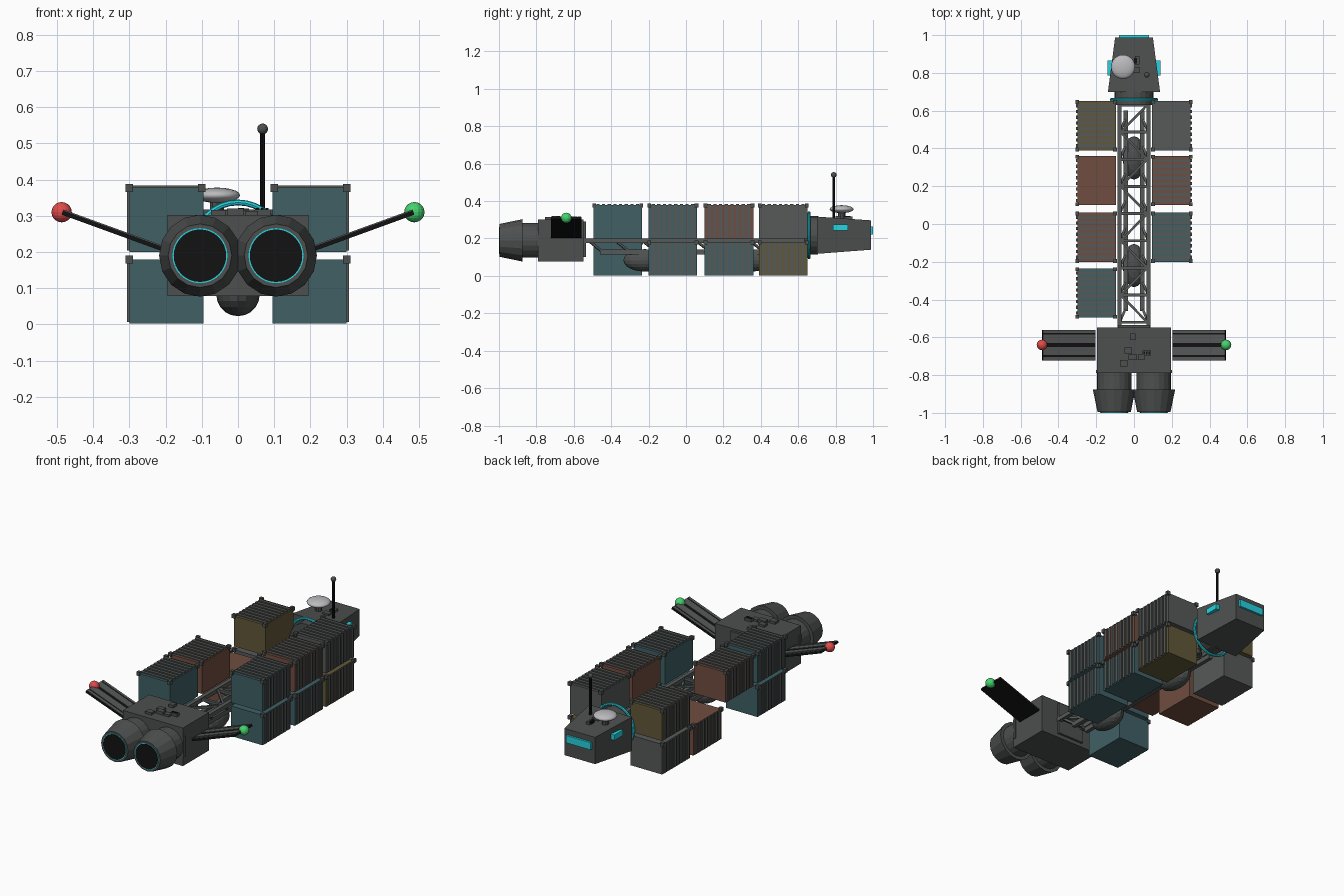
import bpy, bmesh, math
from mathutils import Vector, Matrix

if "Cube" in bpy.data.objects:
    bpy.data.objects.remove(bpy.data.objects["Cube"])

def mat(name, r, g, b):
    m = bpy.data.materials.new(name)
    m.diffuse_color = (r, g, b, 1)
    m.use_nodes = True
    m.node_tree.nodes["Principled BSDF"].inputs["Base Color"].default_value = m.diffuse_color
    return m

HULL = mat("hull grey", .075, .08, .08)
GREY = mat("frame grey", .095, .1, .1)
BLACK = mat("black", .006, .006, .007)
TEAL = mat("teal paint", .05, .115, .13)
RUST = mat("rust paint", .16, .075, .05)
GOLD = mat("ochre paint", .12, .095, .04)
CYAN = mat("cyan glow", .02, .65, .75)
PALE = mat("pale grey", .5, .5, .52)
RED = mat("red lamp", .75, .07, .07)
GREEN = mat("green lamp", .06, .65, .16)

def finish(name, bm, m, smooth=False):
    bmesh.ops.recalc_face_normals(bm, faces=bm.faces)
    me = bpy.data.meshes.new(name)
    bm.to_mesh(me)
    bm.free()
    me.materials.append(m)
    o = bpy.data.objects.new(name, me)
    bpy.context.collection.objects.link(o)
    if smooth:
        for p in me.polygons:
            p.use_smooth = True
    return o

def boxes(name, m, *items):
    """each item: (x0, x1, y0, y1, z0, z1)"""
    bm = bmesh.new()
    for x0, x1, y0, y1, z0, z1 in items:
        M = Matrix.Translation(((x0+x1)/2, (y0+y1)/2, (z0+z1)/2)) @ Matrix.Diagonal((abs(x1-x0), abs(y1-y0), abs(z1-z0), 1))
        bmesh.ops.create_cube(bm, size=1, matrix=M)
    return finish(name, bm, m)

def ball(name, m, c, r, seg=16, rings=10, smooth=False):
    bm = bmesh.new()
    M = Matrix.Translation(c) @ Matrix.Diagonal((r[0], r[1], r[2], 1))
    bmesh.ops.create_uvsphere(bm, u_segments=seg, v_segments=rings, radius=1, matrix=M)
    return finish(name, bm, m, smooth)

def tubes(name, m, segs, r, r2=None, n=8):
    """straight round or square bars between point pairs"""
    bm = bmesh.new()
    for a, b in segs:
        a, b = Vector(a), Vector(b)
        q = (b - a).to_track_quat('Z', 'Y').to_matrix().to_4x4()
        M = Matrix.Translation((a + b) / 2) @ q
        if n == 4:
            M = M @ Matrix.Rotation(math.pi / 4, 4, 'Z')
        bmesh.ops.create_cone(bm, cap_ends=True, segments=n, radius1=r, radius2=r if r2 is None else r2,
                              depth=(b - a).length, matrix=M)
    return finish(name, bm, m)

# Cargo containers: side, y start, upper level?, colour
cargo = [(-1, .39, 1, GOLD), (-1, .39, 0, GREY), (-1, .1, 0, RUST), (-1, -.2, 1, RUST),
         (-1, -.495, 1, TEAL), (-1, -.495, 0, TEAL),
         (1, .39, 1, GREY), (1, .39, 0, GOLD), (1, .1, 1, RUST), (1, .1, 0, TEAL),
         (1, -.2, 1, TEAL), (1, -.2, 0, TEAL)]
for s, y, up, m in cargo:
    z0, z1 = (.2, .378) if up else (.003, .18)
    y1 = y + .26
    tag = ("left" if s < 0 else "right") + ("_upper" if up else "_lower") + "_container"
    boxes(tag, m, (s*.095, s*.3, y, y1, z0, z1))
    ribs = []
    for i in range(8):
        a = y + .016 + i * .0302
        ribs.append((s*.298, s*.306, a, a + .017, z0 + .004, z1 - .002))
        if up:
            ribs.append((s*.1, s*.3, a, a + .017, z1 - .002, z1 + .006))
    boxes(tag + "_ribs", GREY, *ribs)
    # corner fittings
    xs = (.1, .3) if up else (.3,)
    boxes(tag + "_corners", HULL, *[(s*(x-.01), s*(x+.01), b-.01, b+.01, z1-.012, z1+.01)
                                    for x in xs for b in (y + .004, y1 - .004)])

# Spine truss
boxes("spine_rails", GREY, *[(s*.065, s*.088, -.55, .66, .176, .2) for s in (-1, 1)],
      *[(s*.033, s*.056, -.46, .6, .115, .142) for s in (-1, 1)])
n = 8
ys = [-.52 + i * 1.15 / n for i in range(n + 1)]
tubes("spine_cross_bars", GREY, [((-.075, y, .188), (.075, y, .188)) for y in ys], .011, n=4)
diag = []
for i in range(n):
    s = 1 if i % 2 else -1
    diag.append(((-s*.07, ys[i], .188), (s*.07, ys[i+1], .188)))
    for k in (-1, 1):
        diag.append(((k*.075, ys[i], .188), (k*.045, (ys[i] + ys[i+1]) / 2, .13)))
tubes("spine_diagonals", GREY, diag, .009, n=4)
boxes("spine_end_plate", HULL, (-.085, .085, -.555, -.535, .1, .29))

# Fuel tanks under the spine
for y in (-.22, .35):
    ball("fuel_tank", HULL, (0, y, .083), (.06, .115, .06), 16, 10)

# Engine block with greebles
boxes("engine_block", HULL, (-.195, .195, -.79, -.548, .078, .302))
boxes("engine_flange", HULL, (-.2, .2, -.79, -.772, .13, .25))
boxes("engine_top_details", HULL, (-.02, .008, -.615, -.58, .3, .318), (-.05, -.01, -.685, -.655, .3, .315),
      (-.03, .015, -.72, -.69, .3, .32), (.02, .055, -.72, -.69, .3, .314),
      (.045, .09, -.695, -.67, .3, .318), (-.075, -.035, -.755, -.72, .3, .316))
boxes("engine_top_vents", BLACK, *[(.05 + i*.013, .058 + i*.013, -.69, -.675, .31, .321) for i in range(3)])

# Engine nozzles
for s in (-1, 1):
    x, z = s * .105, .19
    tubes("nozzle_housing", HULL, [((x, -.78, z), (x, -.88, z))], .092, n=20)
    tubes("nozzle_cone", HULL, [((x, -.875, z), (x, -.996, z))], .113, .088, n=16)
    tubes("nozzle_glow_ring", CYAN, [((x, -.99, z), (x, -.998, z))], .076, n=32)
    tubes("nozzle_core", BLACK, [((x, -.99, z), (x, -1.0, z))], .0725, n=32)

# Side fins with navigation lamps
for s in (-1, 1):
    a, b = Vector((s*.207, -.64, .208)), Vector((s*.485, -.64, .309))
    d = (b - a).normalized()
    nrm = Vector((-s*d.z, 0, abs(d.x)))
    def slab(name, m, y0, y1, h0, h1):
        bm = bmesh.new()
        vs = [bm.verts.new((p.x + nrm.x*h, y, p.z + nrm.z*h))
              for p in (a, b) for y in (y0, y1) for h in (h0, h1)]
        for f in ((0, 1, 3, 2), (4, 6, 7, 5), (0, 4, 5, 1), (2, 3, 7, 6), (0, 2, 6, 4), (1, 5, 7, 3)):
            bm.faces.new([vs[i] for i in f])
        return finish(name, m=m, bm=bm)
    slab("fin_panel", BLACK, -.722, -.56, -.006, .006)
    for y0, y1 in ((-.72, -.703), (-.694, -.65), (-.63, -.586), (-.577, -.562)):
        slab("fin_strip", GREY, y0, y1, .004, .009)
    ball("nav_lamp", RED if s < 0 else GREEN, (s*.487, -.64, .31), (.028,)*3, 16, 10)

# Cockpit: tapered box
bm = bmesh.new()
r0 = [bm.verts.new((x*.138, .7, z)) for x, z in ((-1, .118), (1, .118), (1, .317), (-1, .317))]
r1 = [bm.verts.new((x*.1, .988, z)) for x, z in ((-1, .14), (1, .14), (1, .297), (-1, .297))]
bm.faces.new(r0)
bm.faces.new(r1)
for i in range(4):
    bm.faces.new((r0[i], r0[(i+1) % 4], r1[(i+1) % 4], r1[i]))
finish("cockpit", bm, HULL)
tubes("cockpit_neck", HULL, [((0, .63, .217), (0, .705, .217))], .102, n=20)
boxes("front_window", CYAN, (-.08, .08, .98, 1.0, .222, .265))
for s in (-1, 1):
    boxes("side_window", CYAN, (s*.11, s*.141, .785, .865, .243, .275))

# Glowing docking ring
bpy.ops.mesh.primitive_torus_add(location=(0, .658, .217), rotation=(math.pi/2, 0, 0), major_radius=.12,
                                 minor_radius=.008, major_segments=32, minor_segments=8)
ring = bpy.context.object
ring.name = "docking_ring"
ring.data.materials.append(CYAN)

# Roof dish, antenna and details
tubes("dish_stem", HULL, [((-.058, .832, .3), (-.058, .832, .345))], .02, n=10)
ball("dish", PALE, (-.058, .832, .357), (.064, .064, .021), 24, 10, True)
tubes("antenna_mast", BLACK, [((.068, .79, .3), (.068, .79, .535))], .007)
ball("antenna_tip", HULL, (.068, .79, .54), (.015,)*3, 12, 8)
boxes("roof_details", HULL, (-.01, .03, .8, .83, .3, .32), (.005, .028, .845, .89, .295, .318))
boxes("roof_vents", BLACK, (.0, .016, .85, .88, .3, .321))
